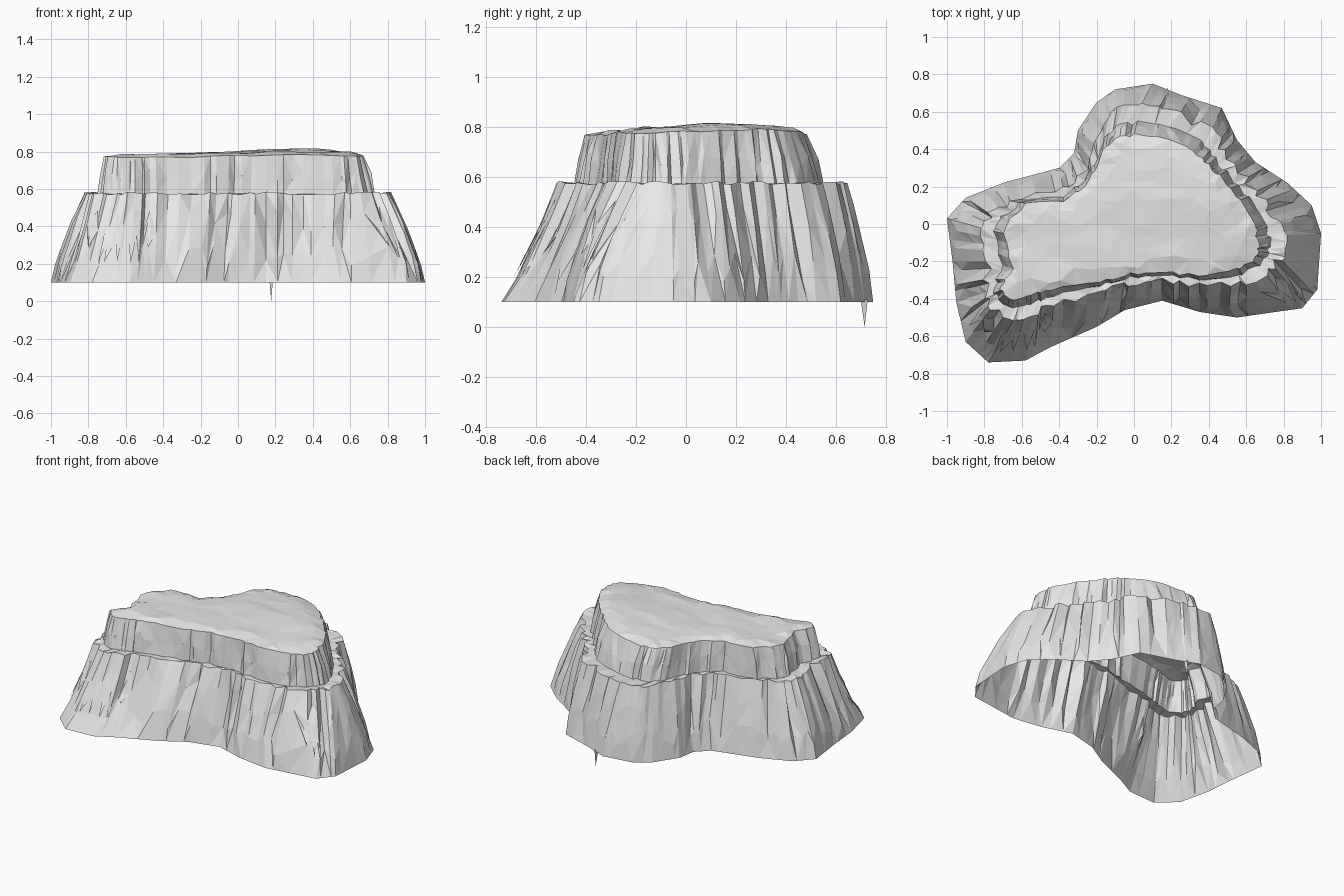
import bpy
import random
from mathutils import Vector, noise
from mathutils.geometry import delaunay_2d_cdt

random.seed(7)
cube = bpy.data.objects.get("Cube")
if cube:
    bpy.data.objects.remove(cube, do_unlink=True)

# One plain rock colour
STONE = (0.8, 0.8, 0.8, 1.0)
stone = bpy.data.materials.new("grey_stone")
stone.use_nodes = True
stone.diffuse_color = STONE
stone.node_tree.nodes["Principled BSDF"].inputs["Base Color"].default_value = STONE

# Matching plan outlines, counter-clockwise: foot, ledge rim, plateau rim
FOOT = [(1, -.05), (.95, .1), (.82, .22), (.65, .33), (.55, .45), (.47, .62),
        (.25, .69), (.1, .75), (-.1, .72), (-.2, .65), (-.3, .5), (-.32, .38),
        (-.4, .3), (-.7, .22), (-.9, .14), (-1, .03), (-.97, -.2), (-.95, -.42),
        (-.9, -.63), (-.78, -.74), (-.58, -.73), (-.45, -.66), (-.2, -.55),
        (-.05, -.46), (.15, -.41), (.35, -.47), (.55, -.5), (.9, -.45), (.98, -.35)]
LEDGE = [(.82, -.06), (.76, .05), (.68, .16), (.57, .28), (.49, .4), (.42, .52),
         (.2, .61), (.04, .64), (-.09, .62), (-.15, .55), (-.21, .42), (-.27, .27),
         (-.38, .2), (-.66, .12), (-.78, .06), (-.82, -.02), (-.79, -.2), (-.81, -.37),
         (-.77, -.46), (-.64, -.51), (-.55, -.49), (-.43, -.44), (-.18, -.36),
         (-.03, -.32), (.15, -.3), (.35, -.33), (.57, -.33), (.74, -.26), (.8, -.17)]
RIM = [(.66, -.08), (.65, 0), (.57, .13), (.48, .24), (.4, .32), (.32, .39),
       (.17, .46), (0, .48), (-.1, .46), (-.17, .4), (-.2, .32), (-.26, .2),
       (-.38, .13), (-.58, .11), (-.67, .03), (-.7, -.05), (-.65, -.24), (-.72, -.34),
       (-.7, -.38), (-.63, -.41), (-.55, -.38), (-.44, -.35), (-.18, -.31),
       (-.02, -.27), (.15, -.26), (.35, -.28), (.55, -.24), (.64, -.21), (.67, -.15)]

FOOT_Z, LEDGE_Z, TOP_Z = 0.1, 0.575, 0.785
SPLIT = 4
COUNT = len(FOOT) * SPLIT


def add_part(name, verts, faces):
    mesh = bpy.data.meshes.new(name)
    mesh.from_pydata([tuple(v) for v in verts], [], faces)
    mesh.materials.append(stone)
    obj = bpy.data.objects.new(name, mesh)
    bpy.context.collection.objects.link(obj)
    return obj


def along(outline, t):
    i = int(t) % len(outline)
    a, b = Vector(outline[i]), Vector(outline[(i + 1) % len(outline)])
    return a.lerp(b, t - int(t))


def at(p, z):
    return Vector((p.x, p.y, z))


def bridge(name, rings):
    """Join closed rings with triangles split on random diagonals."""
    n, faces = len(rings[0]), []
    for r in range(len(rings) - 1):
        for i in range(n):
            j = (i + 1) % n
            a, b, c, d = r * n + i, r * n + j, (r + 1) * n + j, (r + 1) * n + i
            if random.random() < 0.5:
                faces += [(a, b, c), (a, c, d)]
            else:
                faces += [(a, b, d), (b, c, d)]
    return add_part(name, [v for ring in rings for v in ring], faces)


def top_height(x, y):
    mound = 0.035 / (1 + 9 * ((x - 0.3) ** 2 + (y - 0.12) ** 2))
    ripple = 0.009 * noise.noise(Vector((x * 5, y * 9, 0.3)))
    return TOP_Z - 0.005 + mound + ripple


# Columns of rock: each has its own crevice depth and break heights
foot, low, mid, ledge, inner, waist, rim = ([] for _ in range(7))
for k in range(COUNT):
    t = k / SPLIT
    if k % SPLIT:
        t += random.uniform(-0.09, 0.09)
    f, l, r = along(FOOT, t), along(LEDGE, t), along(RIM, t)
    out = (f - r).normalized()
    width = (l - r).length
    crevice = random.random() < 0.27
    bump = -random.uniform(0.02, 0.045) if crevice else random.uniform(-0.006, 0.016)
    upper = random.uniform(-0.022, 0.012)
    # The front left corner flares at its foot, the other sides bulge
    power = 0.8 if f.x < -0.3 and f.y < -0.4 else 1.35

    def wall(z, weight):
        h = (z - FOOT_Z) / (LEDGE_Z - FOOT_Z)
        return at(f.lerp(l, h ** power) + out * bump * weight, z)

    foot.append(at(f, FOOT_Z))
    low.append(wall(random.uniform(0.18, 0.3), 0.5))
    mid.append(wall(random.uniform(0.36, 0.5), 1.0))
    limit = 0.28 * width
    l = l + out * max(-limit, min(limit, bump))
    ledge.append(at(l, LEDGE_Z + random.uniform(-0.006, 0.01)))
    foot_of_wall = r.lerp(along(LEDGE, t), 0.45) + out * max(-limit, min(0, upper))
    inner.append(at(foot_of_wall, LEDGE_Z - random.uniform(0, 0.006)))
    r = r + out * upper * 0.5
    waist_p = foot_of_wall.lerp(r, 0.35) + out * upper * 0.4
    waist.append(at(waist_p, random.uniform(0.64, 0.7)))
    rim.append(at(r, top_height(r.x, r.y) - 0.014))

bridge("lower_cliff", [foot, low, mid, ledge])
bridge("ledge", [ledge, inner])
bridge("upper_cliff", [inner, waist, rim])

# Plateau: gently rippled triangles inside the rim
points = [v.to_2d() for v in rim]
for ix in range(-9, 10):
    for iy in range(-7, 9):
        p = Vector((ix * 0.075, iy * 0.06))
        p += Vector((random.uniform(-0.028, 0.028), random.uniform(-0.02, 0.02)))
        if min((p - q).length for q in points[:COUNT]) > 0.03:
            points.append(p)
edges = [(i, (i + 1) % COUNT) for i in range(COUNT)]
flat, _, tris, origins, _, _ = delaunay_2d_cdt(points, edges, [], 1, 1e-5)
verts = []
for p, origin in zip(flat, origins):
    on_rim = any(i < COUNT for i in origin)
    verts.append(at(p, top_height(p.x, p.y) - (0.014 if on_rim else 0)))
used = sorted({i for tri in tris for i in tri})
remap = {old: new for new, old in enumerate(used)}
add_part("plateau_top", [verts[i] for i in used],
         [[remap[i] for i in tri] for tri in tris])

# Loose flakes: narrow wedges hanging on the front corners of the cliff
flake_verts, flake_faces = [], []
front = [k for k in range(COUNT) if foot[k].y < -0.4 and abs(foot[k].x) > 0.42]
for k in random.sample(front, 11):
    a, b = mid[k], mid[(k + 2) % COUNT]
    out = (foot[k] - rim[k]).to_2d().normalized().to_3d()
    tip = low[(k + 1) % COUNT] + out * 0.015
    crown = (a + b) / 2 + out * 0.03 + Vector((0, 0, -0.05))
    peak = ledge[(k + 1) % COUNT].lerp(crown, 0.4)
    s = len(flake_verts)
    flake_verts += [a, b, tip, crown, peak]
    flake_faces += [(s, s + 2, s + 3), (s + 2, s + 1, s + 3),
                    (s + 1, s + 4, s + 3), (s + 4, s, s + 3)]
add_part("rock_flakes", flake_verts, flake_faces)

# Thin sliver of rock hanging below the back edge
sliver = [(.168, .7, .11), (.186, .7, .11), (.178, .728, .11), (.178, .716, 0)]
add_part("hanging_sliver", sliver, [(1, 0, 3), (2, 1, 3), (0, 2, 3)])
